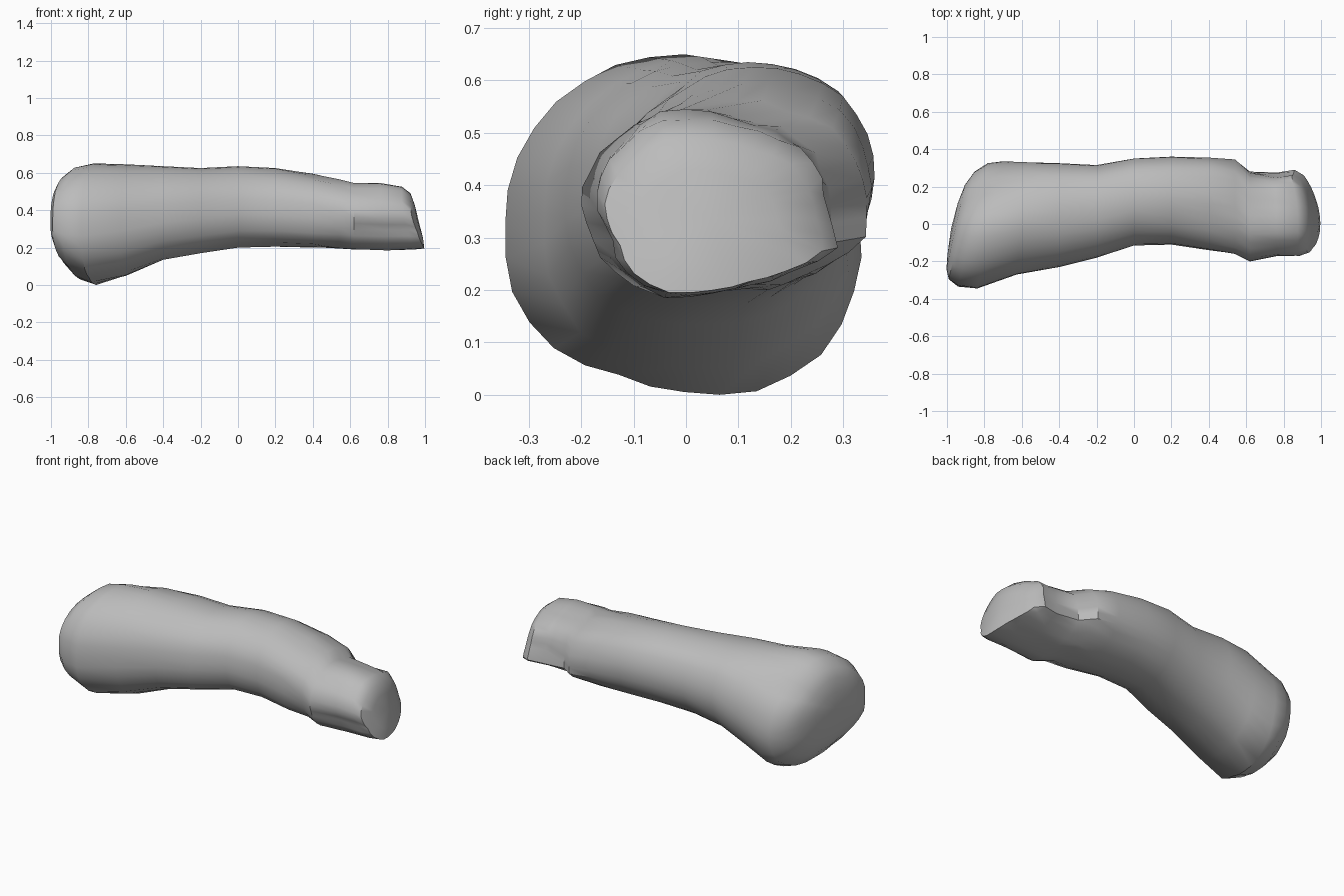
import bpy, bmesh, math, random

if "Cube" in bpy.data.objects:
    bpy.data.objects.remove(bpy.data.objects["Cube"], do_unlink=True)

random.seed(4)
SIDES = 32

bone_grey = bpy.data.materials.new("bone_grey")
bone_grey.use_nodes = True
GREY = (0.5, 0.5, 0.5, 1)
bone_grey.diffuse_color = GREY
bone_grey.node_tree.nodes["Principled BSDF"].inputs["Base Color"].default_value = GREY

# Outline radii, counter-clockwise from the back, relative to an ellipse
BUTT = [.96, .88, .78, .85, .97, .99, 1, 1, .99, 1.03, .97, .9, .96, 1.08, 1.12, 1.04]
SHAFT = [1, 1.02, 1.05, 1.02, 1, 1, 1, 1, 1, 1.05, 1.1, 1.04, 1, 1, 1, 1]
TIP = [.92, .93, .98, .94, 1, 1.08, 1, .99, .93, .88, .97, 1, .9, .85, .93, 1.06]

# Stations: x, y range, z range, lean along y, lean along z, dome across y
STATIONS = [
    (-.965, -.16, .11, .27, .45, .2, 0, 0),
    (-.95, -.24, .21, .17, .53, .22, 0, 0),
    (-.92, -.295, .28, .1, .58, .24, 0, 0),
    (-.86, -.335, .325, .03, .63, .24, 0, 0),
    (-.77, -.345, .335, 0, .65, .2, 0, 0),
    (-.6, -.27, .33, .05, .645, .1, 0, 0),
    (-.4, -.23, .325, .135, .635, 0, 0, 0),
    (-.2, -.18, .315, .17, .625, 0, 0, 0),
    (0, -.115, .35, .2, .635, 0, 0, 0),
    (.2, -.11, .36, .205, .625, 0, 0, 0),
    (.4, -.14, .355, .2, .595, 0, 0, 0),
    (.54, -.16, .345, .195, .565, 0, 0, 0),
    (.62, -.2, .28, .19, .545, 0, 0, 0),
    (.78, -.17, .275, .185, .545, 0, -.1, .3),
    (.91, -.17, .29, .19, .525, 0, -.2, .8),
    (.955, -.155, .26, .195, .49, 0, -.25, 1),
    (.962, -.08, .18, .25, .43, 0, -.25, 1),
]


def outline_radius(i, x):
    """Blend from the shaft outline to the butt or the tip outline."""
    end = BUTT if x < 0 else TIP
    weight = min(1, max(0, (-x - .55) / .35 if x < 0 else (x - .4) / .35))
    p = i * len(end) / SIDES
    k = int(p)
    n = (k + 1) % len(end)
    here = SHAFT[k] + (end[k] - SHAFT[k]) * weight
    after = SHAFT[n] + (end[n] - SHAFT[n]) * weight
    return here + (after - here) * (p - k)


def ring(bm, station):
    x, y0, y1, z0, z1, lean_y, lean_z, dome = station
    rough = .025 if .3 < x < .92 else .006
    pts = []
    for i in range(SIDES):
        a = math.tau * i / SIDES
        r = outline_radius(i, x) * (1 + random.uniform(-rough, rough))
        pts.append((r * math.cos(a), r * math.sin(a)))
    us, vs = zip(*pts)
    verts = []
    for u, v in pts:
        # Fit the outline exactly into the station's ranges
        y = y0 + (y1 - y0) * (u - min(us)) / (max(us) - min(us))
        z = z0 + (z1 - z0) * (v - min(vs)) / (max(vs) - min(vs))
        shift = lean_y * y + lean_z * (z - .36) - dome * y * y
        verts.append(bm.verts.new((x + shift, y, z)))
    return verts


# Shaft: loft the rings
bm = bmesh.new()
rings = [ring(bm, s) for s in STATIONS]
for a, b in zip(rings, rings[1:]):
    for i in range(SIDES):
        j = (i + 1) % SIDES
        bm.faces.new((a[i], a[j], b[j], b[i]))

# Slightly domed end caps
for loop, bulge in ((rings[0], -.008), (rings[-1], .01)):
    centre = sum((v.co for v in loop[1:]), loop[0].co.copy()) / SIDES
    centre.x += bulge
    hub = bm.verts.new(centre)
    for i in range(SIDES):
        bm.faces.new((loop[i], loop[(i + 1) % SIDES], hub))

bmesh.ops.recalc_face_normals(bm, faces=bm.faces)
mesh = bpy.data.meshes.new("bone_shaft")
bm.to_mesh(mesh)
bm.free()
mesh.materials.append(bone_grey)
bone = bpy.data.objects.new("bone_shaft", mesh)
bpy.context.collection.objects.link(bone)

# Smooth body, sharp broken edges at the tip
bpy.ops.object.select_all(action='DESELECT')
bone.select_set(True)
bpy.context.view_layer.objects.active = bone
bpy.ops.object.shade_smooth_by_angle(angle=math.radians(35))
